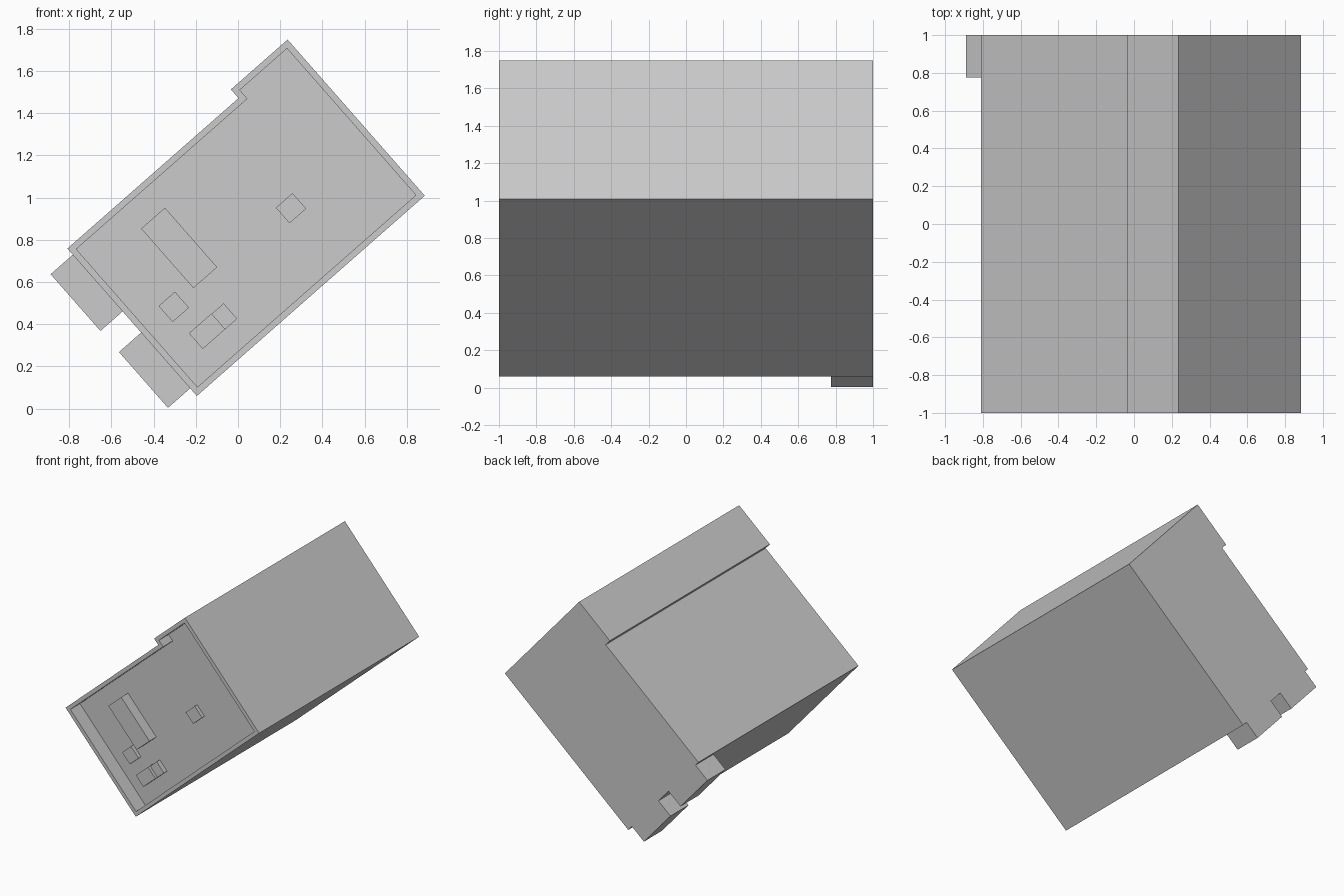
import bpy, bmesh, math
from mathutils import Matrix

if "Cube" in bpy.data.objects:
    bpy.data.objects.remove(bpy.data.objects["Cube"])

# The whole unit is drawn level in its own (u, y, v) frame, then tilted about y
TILT = Matrix.Translation((-0.195, 0, 0.06)) @ Matrix.Rotation(-math.radians(41.3), 4, 'Y')
WALL, FLOOR = 0.03, -0.88


def prism(name, profile, y0, y1, recess=False):
    """Extrude a (u, v) profile from y0 to y1; optionally sink a rimmed front panel."""
    bm = bmesh.new()
    front = bm.faces.new([bm.verts.new((u, y0, v)) for u, v in profile])
    ext = bmesh.ops.extrude_face_region(bm, geom=[front], use_keep_orig=True)
    verts = [g for g in ext["geom"] if isinstance(g, bmesh.types.BMVert)]
    bmesh.ops.translate(bm, verts=verts, vec=(0, y1 - y0, 0))
    bmesh.ops.recalc_face_normals(bm, faces=bm.faces[:])
    if recess:
        bm.faces.ensure_lookup_table()
        front = min(bm.faces, key=lambda f: max(v.co.y for v in f.verts))
        bmesh.ops.inset_region(bm, faces=[front], thickness=WALL, use_even_offset=True)
        panel = bmesh.ops.extrude_discrete_faces(bm, faces=[front])["faces"][0]
        bmesh.ops.translate(bm, verts=panel.verts[:], vec=(0, FLOOR - y0, 0))
    bm.transform(TILT)
    bmesh.ops.recalc_face_normals(bm, faces=bm.faces[:])
    mesh = bpy.data.meshes.new(name)
    bm.to_mesh(mesh)
    bm.free()
    obj = bpy.data.objects.new(name, mesh)
    bpy.context.collection.objects.link(obj)
    return obj


def block(name, u0, u1, v0, v1, y0, y1):
    return prism(name, [(u0, v0), (u1, v0), (u1, v1), (u0, v1)], y0, y1)


# Case with stepped end and recessed front panel
prism("case", [(0, 0), (1.438, 0), (1.438, 0.985), (1.08, 0.985),
               (1.08, 0.93), (0, 0.93)], -1, 1, recess=True)

# Two rear feet on the short end
block("lower_foot", -0.14, 0, 0.048, 0.4, 0.775, 1)
block("upper_foot", -0.14, 0, 0.533, 0.891, 0.775, 1)

# Fittings standing on the recessed panel
block("long_socket", 0.325, 0.475, 0.395, 0.77, -0.965, FLOOR)
block("far_button", 0.87, 0.975, 0.325, 0.423, -0.91, FLOOR)
block("near_button", 0.145, 0.248, 0.339, 0.44, -0.91, FLOOR)
block("switch_body", 0.168, 0.31, 0.149, 0.248, -0.945, FLOOR)
block("switch_base", 0.24, 0.385, 0.149, 0.246, -0.92, FLOOR)
